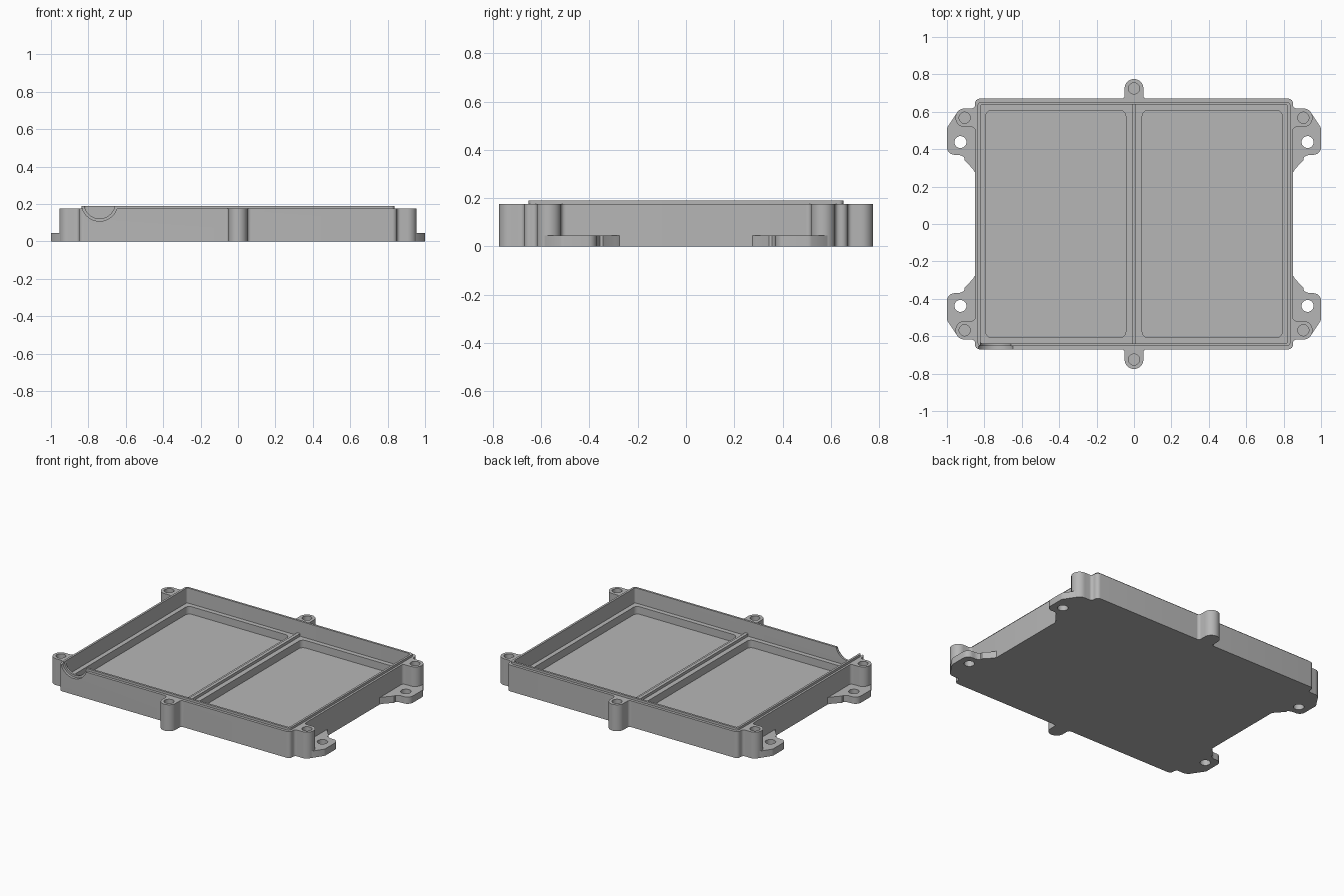
import bpy
import bmesh
from math import sin, cos, pi, radians

cube = bpy.data.objects.get("Cube")
if cube:
    bpy.data.objects.remove(cube, do_unlink=True)

grey = bpy.data.materials.new("plain grey")
grey.use_nodes = True
COLOUR = (0.47, 0.47, 0.47, 1)
grey.diffuse_color = COLOUR
grey.node_tree.nodes["Principled BSDF"].inputs["Base Color"].default_value = COLOUR

WALL_X, WALL_Y, WALL_TOP = 0.85, 0.67, 0.175
LEDGE, FLOOR, TOP = 0.09, 0.04, 0.19


def arc(cx, cy, r, start, end, steps=8):
    angles = [radians(start + (end - start) * i / steps) for i in range(steps + 1)]
    return [(cx + r * cos(a), cy + r * sin(a)) for a in angles]


def rounded_rect(hx, hy, r, cx=0):
    pts = []
    for i, (sx, sy) in enumerate([(1, 1), (-1, 1), (-1, -1), (1, -1)]):
        pts += arc(cx + sx * (hx - r), sy * (hy - r), r, i * 90, i * 90 + 90, 6)
    return pts


def loft(name, *rings):
    """Closed solid through (outline, height) rings with equal point counts."""
    bm = bmesh.new()
    loops = [[bm.verts.new((x, y, z)) for x, y in pts] for pts, z in rings]
    for low, high in zip(loops, loops[1:]):
        for i in range(len(low)):
            bm.faces.new((low[i - 1], low[i], high[i], high[i - 1]))
    bm.faces.new(loops[0])
    bm.faces.new(loops[-1])
    bmesh.ops.recalc_face_normals(bm, faces=bm.faces)
    mesh = bpy.data.meshes.new(name)
    bm.to_mesh(mesh)
    bm.free()
    mesh.materials.append(grey)
    obj = bpy.data.objects.new(name, mesh)
    bpy.context.collection.objects.link(obj)
    return obj


def prism(name, pts, z0, z1):
    return loft(name, (pts, z0), (pts, z1))


def activate(obj):
    bpy.ops.object.select_all(action="DESELECT")
    obj.select_set(True)
    bpy.context.view_layer.objects.active = obj


def cut(obj, cutter):
    mod = obj.modifiers.new("cut", "BOOLEAN")
    mod.operation = "DIFFERENCE"
    mod.solver = "EXACT"
    mod.object = cutter
    activate(obj)
    bpy.ops.object.modifier_apply(modifier=mod.name)
    bpy.data.objects.remove(cutter, do_unlink=True)


def finish(obj):
    activate(obj)
    bpy.ops.object.shade_smooth_by_angle(angle=radians(30))


def circle(x, y, r):
    return arc(x, y, r, 0, 360, 32)[:-1]


# Tray with a raised inner lip
outer = rounded_rect(WALL_X, WALL_Y, 0.025)
lip = rounded_rect(0.836, 0.652, 0.018)
tray = loft("tray", (outer, 0), (outer, WALL_TOP), (lip, WALL_TOP), (lip, TOP))
cut(tray, prism("cavity_cutter", rounded_rect(0.822, 0.638, 0.012), LEDGE, 0.3))

# Two sunken pockets, leaving a ledge and a central divider
for side in (-1, 1):
    pocket = rounded_rect(0.374, 0.607, 0.03, side * 0.418)
    cut(tray, prism("pocket_cutter", pocket, FLOOR, 0.15))

# Cable notch through the front wall, with the lip following its edge
for radius, y0, y1 in ((0.097, -0.7, -0.652), (0.083, -0.71, -0.6)):
    bpy.ops.mesh.primitive_cylinder_add(
        vertices=48, radius=radius, depth=y1 - y0,
        location=(-0.74, (y0 + y1) / 2, 0.205), rotation=(pi / 2, 0, 0))
    cut(tray, bpy.context.object)
finish(tray)

# Thin rib along the divider
finish(prism("divider_rib", [(-0.011, -0.64), (0.011, -0.64),
                             (0.011, 0.64), (-0.011, 0.64)], LEDGE - 0.01, LEDGE + 0.018))

# Screw boss outline: u points away from the wall, v runs along it
REACH, R, FILLET = 0.055, 0.05, 0.018
half = [(-0.015, -R - FILLET)] + arc(FILLET, -R - FILLET, FILLET, 180, 90, 5)
boss_outline = half + arc(REACH, 0, R, -90, 90, 18) + [(u, -v) for u, v in reversed(half)]


def boss(name, place):
    obj = prism(name, [place(u, v) for u, v in boss_outline], 0, WALL_TOP)
    cut(obj, prism("screw_cutter", circle(*place(REACH, 0), 0.03), 0.06, 0.3))
    finish(obj)


# Mounting ear outline for the +x +y corner
ear_outline = ([(0.83, 0.26), (0.85, 0.275), (0.86, 0.292), (0.907, 0.343)]
               + arc(0.945, 0.312, 0.058, 130, 90, 4)
               + arc(0.96, 0.41, 0.04, -90, 0, 6)
               + arc(0.97, 0.505, 0.03, 0, 32, 3)
               + [(0.953, 0.585), (0.92, 0.61), (0.83, 0.61)])

for sy, end in ((-1, "front"), (1, "back")):
    boss(end + "_boss", lambda u, v: (v, sy * (WALL_Y + u)))
    for sx, side in ((-1, "right"), (1, "left")):
        tag = end + "_" + side
        boss(tag + "_boss", lambda u, v: (sx * (WALL_X + u), sy * (0.568 + v)))
        ear = prism(tag + "_mounting_ear", [(sx * x, sy * y) for x, y in ear_outline], 0, 0.045)
        cut(ear, prism("bolt_cutter", circle(sx * 0.928, sy * 0.438, 0.032), -0.1, 0.1))
        finish(ear)
